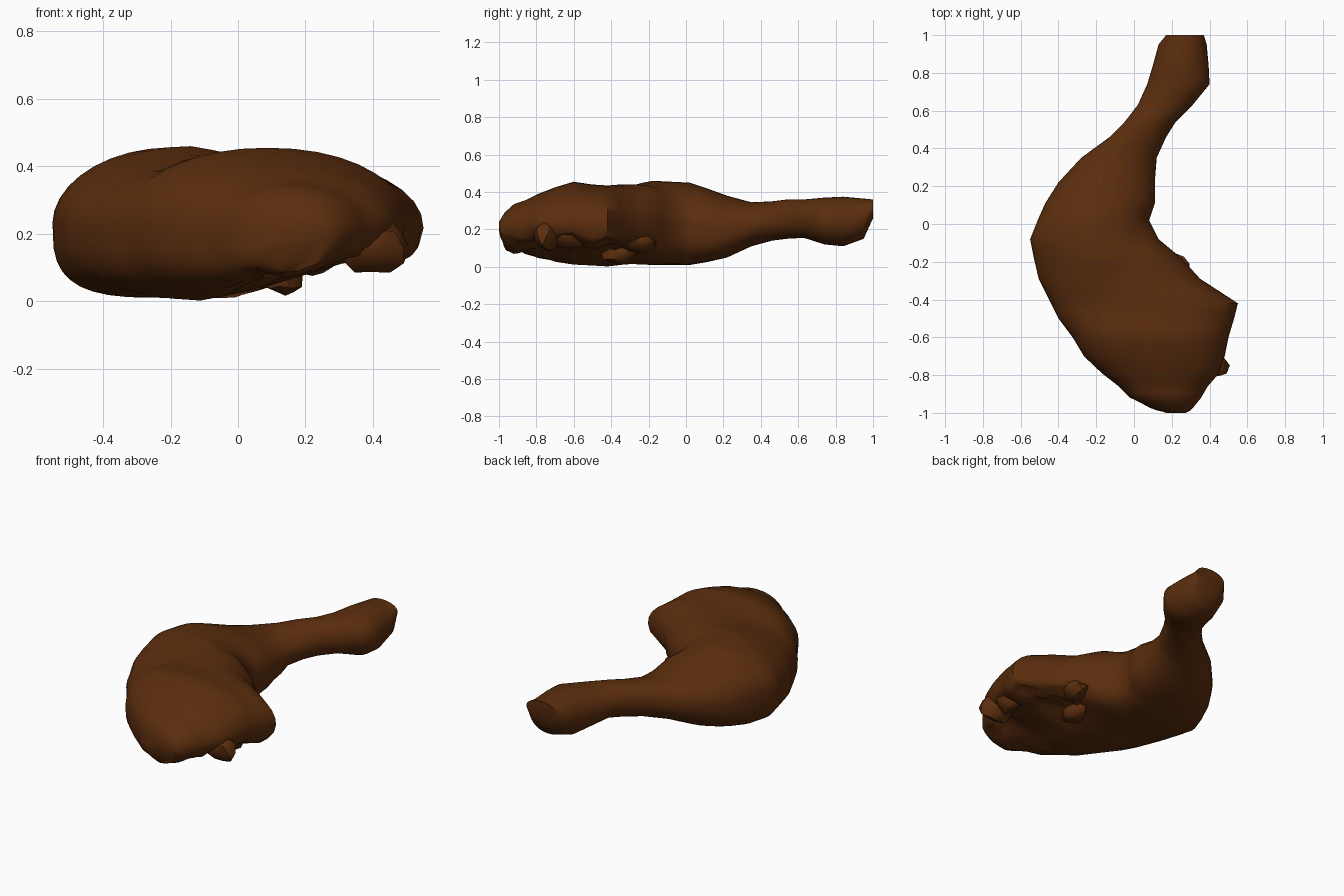
import bpy, bmesh, math, random
from mathutils import Vector, noise

if "Cube" in bpy.data.objects:
    bpy.data.objects.remove(bpy.data.objects["Cube"])

random.seed(4)
mat = bpy.data.materials.new("roasted brown skin")
mat.diffuse_color = (0.104, 0.0265, 0.0042, 1)
mat.use_nodes = True
mat.node_tree.nodes["Principled BSDF"].inputs["Base Color"].default_value = mat.diffuse_color

# Sections along the leg: y, left x, right x, bottom z, top z
SECTIONS = [
    (1.00, 0.17, 0.37, 0.26, 0.36), (0.95, 0.13, 0.385, 0.15, 0.365),
    (0.84, 0.10, 0.395, 0.11, 0.375), (0.74, 0.07, 0.40, 0.12, 0.37),
    (0.63, 0.02, 0.31, 0.155, 0.36), (0.54, -0.05, 0.22, 0.15, 0.36),
    (0.46, -0.13, 0.17, 0.14, 0.35), (0.35, -0.28, 0.12, 0.11, 0.345),
    (0.22, -0.40, 0.11, 0.05, 0.38), (0.11, -0.47, 0.11, 0.025, 0.42),
    (0.02, -0.51, 0.08, 0.01, 0.45), (-0.08, -0.55, 0.13, 0.01, 0.455),
    (-0.18, -0.53, 0.25, 0.01, 0.46), (-0.29, -0.505, 0.35, 0.015, 0.445),
    (-0.42, -0.44, 0.55, 0.00, 0.435), (-0.50, -0.40, 0.53, 0.005, 0.44),
    (-0.60, -0.325, 0.50, 0.01, 0.455), (-0.70, -0.265, 0.48, 0.025, 0.425),
    (-0.79, -0.17, 0.45, 0.04, 0.39), (-0.86, -0.08, 0.39, 0.05, 0.355),
    (-0.92, -0.02, 0.355, 0.075, 0.335), (-0.97, 0.09, 0.315, 0.11, 0.29),
    (-1.00, 0.17, 0.275, 0.17, 0.24),
]
SEG = 36


def spow(v, e):
    return math.copysign(abs(v) ** e, v)


def clamp(v):
    return min(1.0, max(0.0, v))


def finish(name, bm, angle=50):
    bmesh.ops.recalc_face_normals(bm, faces=bm.faces)
    me = bpy.data.meshes.new(name)
    bm.to_mesh(me)
    bm.free()
    ob = bpy.data.objects.new(name, me)
    bpy.context.collection.objects.link(ob)
    me.materials.append(mat)
    bpy.ops.object.select_all(action='DESELECT')
    ob.select_set(True)
    bpy.context.view_layer.objects.active = ob
    bpy.ops.object.shade_smooth_by_angle(angle=math.radians(angle))
    return ob


def sculpt(x, y, z, s):
    """s is +1 at the top of the section and -1 at the bottom."""
    thigh = clamp((-y - 0.1) / 0.2)
    if s > 0:
        # fold where the drumstick meets the thigh
        t = clamp(((x - 0.08) * -0.38 + y * -0.6) / 0.504)
        d = math.hypot(x - (0.08 - 0.38 * t), y + 0.6 * t)
        z -= 0.015 * s * math.exp(-(d / 0.045) ** 2)
    else:
        # hollow, ragged underside of the thigh
        depth = clamp(-s * 1.6)
        z += thigh * depth * 0.085 * clamp((x + 0.02) / 0.25) * clamp((y + 1) / 0.2)
        rag = thigh * clamp(-s * 4) * clamp(x / 0.15)
        n = noise.noise_vector(Vector((x * 9, y * 9, z * 9)))
        x += rag * 0.04 * (n.x - 0.3)
        y += rag * 0.03 * n.y
        z += rag * 0.05 * n.z
    return x, y, max(z, 0.0)


# Meat: sections lofted from the bone end to the thigh
rows = []
for a, b in zip(SECTIONS, SECTIONS[1:]):
    rows += [a, tuple((p + q) / 2 for p, q in zip(a, b))]
rows.append(SECTIONS[-1])
bm = bmesh.new()
rings = []
for y, xl, xr, zb, zt in rows:
    ring = []
    for i in range(SEG):
        a = 2 * math.pi * i / SEG
        c, s = math.cos(a), math.sin(a)
        if y > 0.3:
            e = 0.95
        elif s > 0:
            e = 1.04 if y > -0.35 else 0.95      # domed top
        else:
            e = 0.62 if y < 0.2 else 0.75        # flatter belly
        x = (xl + xr) / 2 + (xr - xl) / 2 * spow(c, e)
        z = (zb + zt) / 2 + (zt - zb) / 2 * spow(s, e)
        ring.append(bm.verts.new(sculpt(x, y, z, s)))
    rings.append(ring)
for r, s in zip(rings, rings[1:]):
    for i in range(SEG):
        j = (i + 1) % SEG
        bm.faces.new((r[i], r[j], s[j], s[i]))
bm.faces.new(rings[0])
bm.faces.new(rings[-1])
finish("drumstick_and_thigh", bm)


# Torn scraps of meat
def scrap(name, loc, size, turn=0.0, rough=0.15):
    bm = bmesh.new()
    bmesh.ops.create_icosphere(bm, subdivisions=2, radius=1)
    for v in bm.verts:
        v.co *= 1 + random.uniform(-rough, rough)
        x, y, z = (c * s for c, s in zip(v.co, size))
        v.co = (loc[0] + x * math.cos(turn) - y * math.sin(turn),
                loc[1] + x * math.sin(turn) + y * math.cos(turn), loc[2] + z)
    finish(name, bm, 40)


scrap("torn_edge_front", (0.40, -0.74, 0.16), (0.10, 0.07, 0.08), -0.3)
scrap("torn_edge_side", (0.40, -0.62, 0.18), (0.07, 0.10, 0.08))
scrap("torn_underside", (0.14, -0.36, 0.07), (0.06, 0.09, 0.055))
scrap("inner_scrap", (0.22, -0.24, 0.13), (0.07, 0.08, 0.05))
